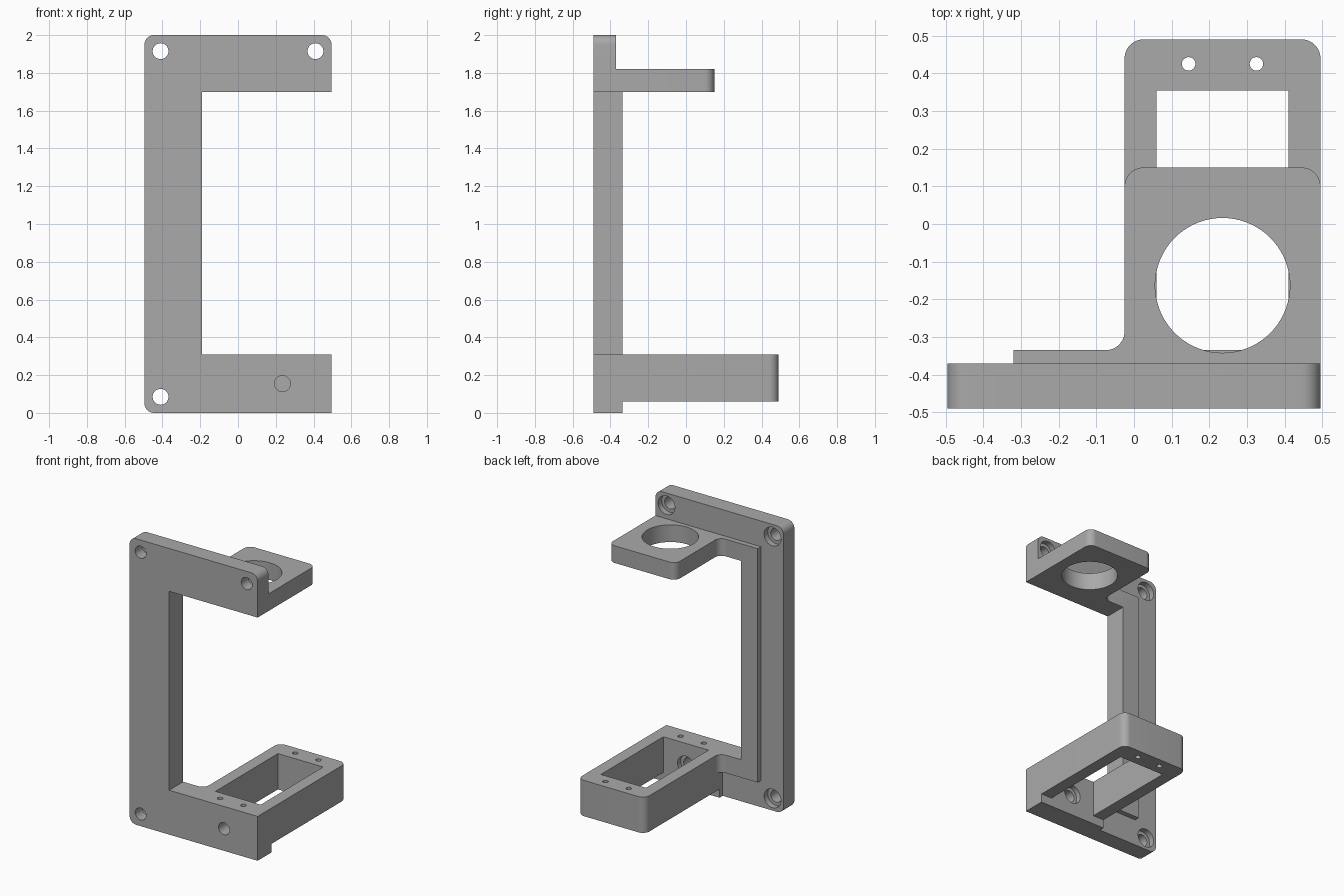
import bpy
import bmesh
from math import cos, sin, pi, radians
from mathutils import Vector

cube = bpy.data.objects.get("Cube")
if cube:
    bpy.data.objects.remove(cube, do_unlink=True)

grey = bpy.data.materials.new("plain_grey")
grey.use_nodes = True
COLOUR = (0.4, 0.4, 0.4, 1)
grey.diffuse_color = COLOUR
grey.node_tree.nodes["Principled BSDF"].inputs["Base Color"].default_value = COLOUR


def outline(points, steps=10):
    """Turn (a, b[, radius]) corners into a 2D outline with round corners."""
    result = []
    for i, p in enumerate(points):
        corner = Vector(p[:2])
        r = p[2] if len(p) > 2 else 0
        if not r:
            result.append(corner)
            continue
        u = (Vector(points[i - 1][:2]) - corner).normalized()
        v = (Vector(points[(i + 1) % len(points)][:2]) - corner).normalized()
        centre = corner + r * (u + v)
        for k in range(steps + 1):
            t = k / steps * pi / 2
            result.append(centre - r * (v * cos(t) + u * sin(t)))
    return result


def circle(a, b, r, n=48):
    return [(a + r * cos(2 * pi * k / n), b + r * sin(2 * pi * k / n)) for k in range(n)]


def rect(a0, a1, b0, b1):
    return [(a0, b0), (a1, b0), (a1, b1), (a0, b1)]


def prism(name, points, axis, lo, hi):
    """Extrude an outline along y (outline in xz) or z (outline in xy)."""
    bm = bmesh.new()
    verts = [bm.verts.new((a, lo, b) if axis == "y" else (a, b, lo))
             for a, b in outline(points)]
    bmesh.ops.remove_doubles(bm, verts=verts, dist=1e-5)
    face = bm.faces.new([v for v in verts if v.is_valid])
    ext = bmesh.ops.extrude_face_region(bm, geom=[face])
    shift = Vector((0, hi - lo, 0)) if axis == "y" else Vector((0, 0, hi - lo))
    bmesh.ops.translate(bm, vec=shift,
                        verts=[g for g in ext["geom"] if isinstance(g, bmesh.types.BMVert)])
    bmesh.ops.recalc_face_normals(bm, faces=bm.faces)
    mesh = bpy.data.meshes.new(name)
    bm.to_mesh(mesh)
    bm.free()
    mesh.materials.append(grey)
    obj = bpy.data.objects.new(name, mesh)
    bpy.context.collection.objects.link(obj)
    return obj


def activate(obj):
    bpy.ops.object.select_all(action="DESELECT")
    obj.select_set(True)
    bpy.context.view_layer.objects.active = obj


def cut(obj, points, axis, lo, hi):
    cutter = prism("cutter", points, axis, lo, hi)
    cutter.hide_render = True
    mod = obj.modifiers.new("cut", "BOOLEAN")
    mod.operation = "DIFFERENCE"
    mod.solver = "EXACT"
    mod.object = cutter
    activate(obj)
    bpy.ops.object.modifier_apply(modifier=mod.name)
    bpy.data.objects.remove(cutter, do_unlink=True)


# Shared dimensions
L, R = -0.495, 0.495            # outer sides
FRONT, MID, INNER = -0.49, -0.37, -0.335
SPINE, ARM = -0.19, -0.025      # spine inner edge, arm side
RIB = -0.32
LOW, HIGH, SHELF = 0.31, 1.70, 1.82
FIL = 0.05

# C-shaped front plate with recessed mounting holes
plate = prism("front_plate", [
    (L, 0, FIL), (R, 0), (R, LOW), (SPINE, LOW), (SPINE, HIGH),
    (R, HIGH), (R, 2, FIL), (L, 2, FIL)], "y", FRONT, MID)
for x, z in ((-0.41, 0.085), (-0.41, 1.915), (0.41, 1.915)):
    cut(plate, circle(x, z, 0.042), "y", -0.6, -0.3)
    cut(plate, circle(x, z, 0.065), "y", -0.41, -0.3)

# Stiffening rib behind the plate
rib = prism("stiffening_rib", [
    (RIB, 0.185), (ARM, 0.185), (ARM, 0), (R, 0), (R, LOW), (SPINE, LOW),
    (SPINE, HIGH), (R, HIGH), (R, SHELF), (RIB, SHELF)], "y", MID, INNER)

# Upper shelf with the large round opening
shelf = prism("upper_shelf", [
    (ARM, INNER), (R, INNER), (R, 0.15, FIL), (ARM, 0.15, FIL)], "z", HIGH, SHELF)
for part in (shelf, rib):
    cut(part, circle(0.235, -0.163, 0.179, 72), "z", 1.6, 1.9)

# Lower tray with a rectangular window
tray = prism("lower_tray", [
    (ARM, INNER), (R, INNER), (R, 0.49, FIL), (ARM, 0.49, FIL)], "z", 0.06, LOW)
cut(tray, rect(0.06, 0.41, -0.4, 0.355), "z", -0.1, 0.5)

# Small screw holes at both ends of the window
for x in (0.145, 0.325):
    cut(tray, circle(x, 0.425, 0.018, 24), "z", -0.1, 0.5)
    cut(plate, circle(x, -0.405, 0.018, 24), "z", 0.06, 0.5)

# Cable hole through the front wall, widened on the inside
for part in (plate, rib):
    cut(part, circle(0.235, 0.155, 0.042), "y", -0.6, -0.3)
cut(rib, circle(0.235, 0.155, 0.065), "y", -0.45, -0.3)

# Concave fillets where the arms meet the rib
gusset = [(ARM, INNER), (ARM, INNER + FIL), (ARM, INNER, FIL), (ARM - FIL, INNER)]
prism("upper_fillet", gusset, "z", HIGH, SHELF)
prism("lower_fillet", gusset, "z", 0.185, LOW)

for obj in list(bpy.context.collection.objects):
    if obj.type == "MESH":
        activate(obj)
        bpy.ops.object.shade_smooth_by_angle(angle=radians(30))
